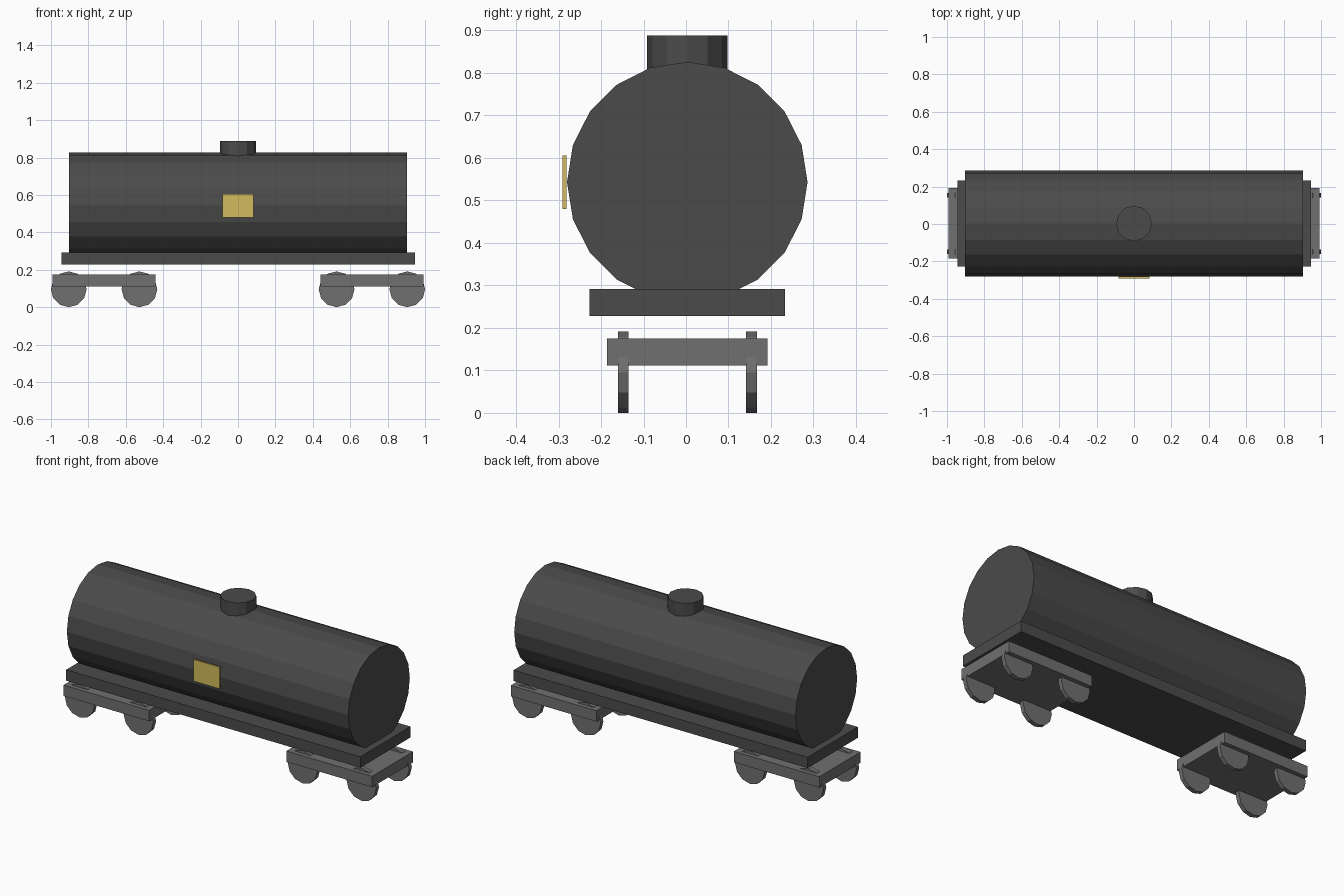
import bpy
from math import radians

default_cube = bpy.data.objects.get("Cube")
if default_cube:
    bpy.data.objects.remove(default_cube, do_unlink=True)


def make_material(name, rgb):
    mat = bpy.data.materials.new(name)
    mat.use_nodes = True
    color = (*rgb, 1)
    mat.diffuse_color = color
    mat.node_tree.nodes["Principled BSDF"].inputs["Base Color"].default_value = color
    return mat


dark_grey = make_material("dark grey", (0.07, 0.07, 0.07))
mid_grey = make_material("mid grey", (0.16, 0.16, 0.16))
yellow = make_material("yellow", (0.65, 0.50, 0.11))

MID_Y = 0.003  # the sign plate pushes the body slightly off centre


def finish(name, mat):
    obj = bpy.context.object
    obj.name = name
    obj.data.materials.append(mat)
    bpy.ops.object.transform_apply(location=False, rotation=True, scale=True)
    return obj


def box(name, center, size, mat):
    bpy.ops.mesh.primitive_cube_add(size=1, location=center)
    bpy.context.object.scale = size
    return finish(name, mat)


def cylinder(name, center, radius, depth, sides, mat, rotation=(0, 0, 0)):
    bpy.ops.mesh.primitive_cylinder_add(vertices=sides, radius=radius, depth=depth,
                                        location=center, rotation=rotation)
    return finish(name, mat)


# Tank body, filler dome and underframe
cylinder("tank", (0, MID_Y, 0.543), 0.283, 1.807, 20, dark_grey, (0, radians(90), 0))
cylinder("filler_dome", (0, MID_Y, 0.82), 0.095, 0.136, 12, dark_grey)
box("underframe", (0, MID_Y, 0.26), (1.89, 0.46, 0.063), dark_grey)

# Sign plate on the front side
box("sign_plate", (0, -0.2855, 0.543), (0.168, 0.0095, 0.126), yellow)

# Two bogies, each with four wheels
for end, side in (("left", 1), ("right", -1)):
    bogie_x = side * 0.716
    box(f"{end}_bogie_frame", (bogie_x, MID_Y, 0.143), (0.55, 0.377, 0.063), mid_grey)
    for axle in (-1, 1):
        for row, label in ((-1, "front"), (1, "back")):
            cylinder(f"{end}_{label}_wheel", (bogie_x + axle * 0.189, MID_Y + row * 0.151, 0.0955),
                     0.0955, 0.025, 12, mid_grey, (radians(90), 0, 0))
